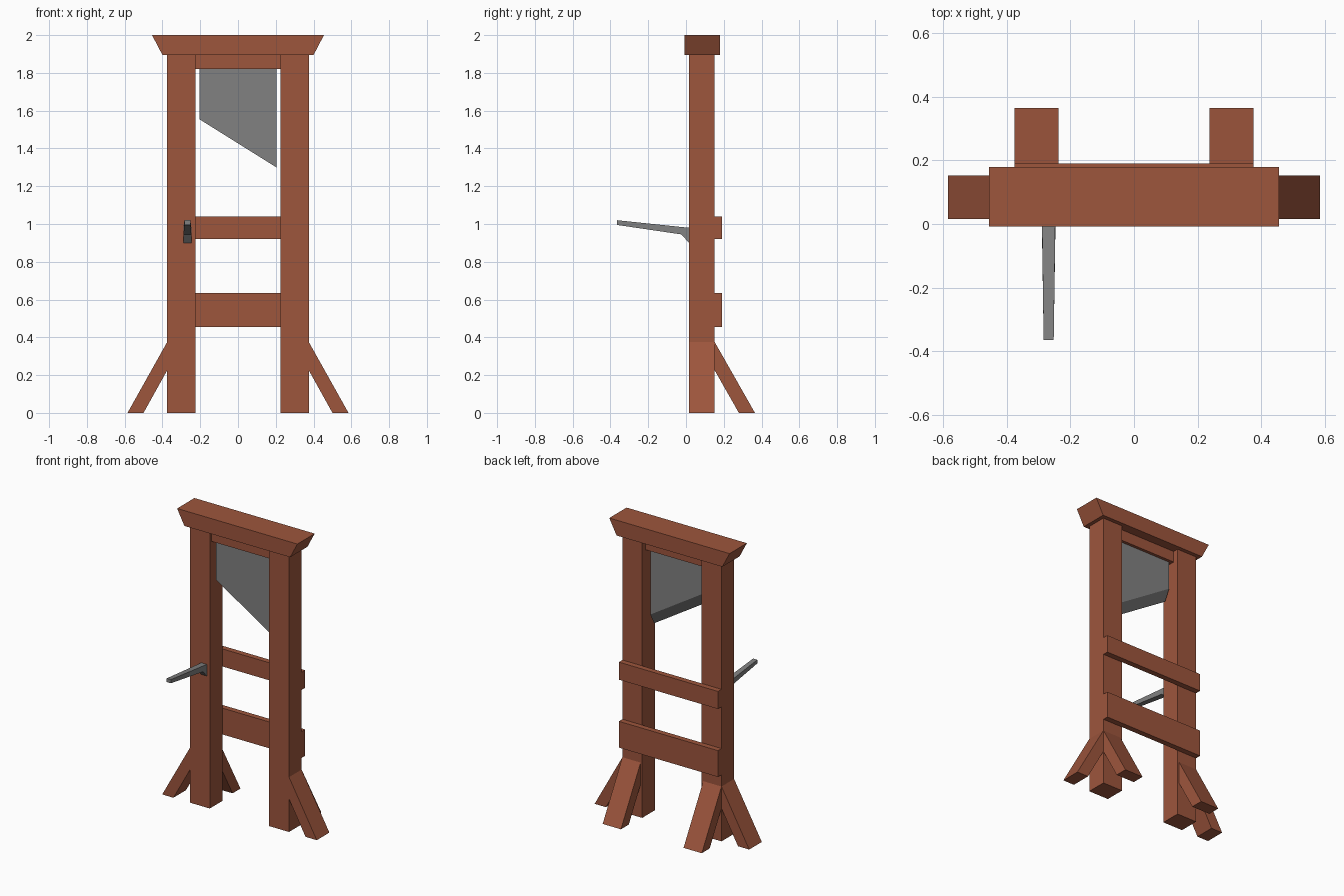
import bpy
import bmesh
from mathutils import Vector

cube = bpy.data.objects.get("Cube")
if cube:
    bpy.data.objects.remove(cube, do_unlink=True)


def make_material(name, color):
    mat = bpy.data.materials.new(name)
    mat.use_nodes = True
    mat.diffuse_color = color
    mat.node_tree.nodes["Principled BSDF"].inputs["Base Color"].default_value = color
    return mat


wood = make_material("reddish brown wood", (0.34, 0.092, 0.046, 1))
steel = make_material("grey steel", (0.22, 0.22, 0.22, 1))


def finish(name, bm, mat):
    bmesh.ops.recalc_face_normals(bm, faces=bm.faces)
    mesh = bpy.data.meshes.new(name)
    bm.to_mesh(mesh)
    bm.free()
    mesh.materials.append(mat)
    obj = bpy.data.objects.new(name, mesh)
    bpy.context.collection.objects.link(obj)
    return obj


def prism(name, profile, lo, hi, axis, mat):
    """Extrude an outline along x (outline is y, z) or along y (outline is x, z)."""
    bm = bmesh.new()
    place = (lambda a, b: (lo, a, b)) if axis == "x" else (lambda a, b: (a, lo, b))
    face = bm.faces.new([bm.verts.new(place(a, b)) for a, b in profile])
    new = bmesh.ops.extrude_face_region(bm, geom=[face])["geom"]
    step = Vector((hi - lo, 0, 0) if axis == "x" else (0, hi - lo, 0))
    bmesh.ops.translate(bm, vec=step, verts=[g for g in new if isinstance(g, bmesh.types.BMVert)])
    return finish(name, bm, mat)


def box(name, x, y, z, mat):
    outline = [(x[0], z[0]), (x[1], z[0]), (x[1], z[1]), (x[0], z[1])]
    return prism(name, outline, y[0], y[1], "y", mat)


POST_IN, POST_OUT = 0.225, 0.375
FRONT, BACK = 0.016, 0.152


def brace_outline(start, foot, side=1):
    return [(side * a, z) for a, z in
            ((start, 0.225), (foot - 0.085, 0), (foot, 0), (start, 0.375))]


# Posts with a sideways and a rear brace each
for side, label in ((1, "left"), (-1, "right")):
    xs = sorted((side * POST_IN, side * POST_OUT))
    box(label + "_post", xs, (FRONT, BACK), (0, 1.9), wood)
    prism(label + "_side_brace", brace_outline(POST_OUT, 0.585, side),
          FRONT, BACK, "y", wood)
    prism(label + "_rear_brace", brace_outline(BACK, 0.365),
          side * 0.237, side * POST_OUT, "x", wood)

# Flared crown and the beam that carries the blade
prism("crown", [(-0.4, 1.895), (0.4, 1.895), (0.455, 2), (-0.455, 2)],
      -0.008, 0.179, "y", wood)
box("blade_beam", (-POST_IN, POST_IN), (0.035, 0.115), (1.82, 1.9), wood)

# Rear slats
for label, z in (("lower", (0.455, 0.635)), ("upper", (0.92, 1.04))):
    box(label + "_slat", (-POST_OUT, POST_OUT), (BACK, 0.19), z, wood)

# Slanted blade, its cutting edge ground on the rear side
blade = prism("blade", [(-0.205, 1.555), (0.203, 1.3), (0.203, 1.83), (-0.205, 1.83)],
              0.055, 0.095, "y", steel)
for v in blade.data.vertices:
    if v.co.y > 0.08 and v.co.z < 1.7:
        v.co.z += 0.075

# Release lever, narrowing towards its tip
lever = prism("release_lever",
              [(FRONT, 0.9), (FRONT, 0.98), (-0.365, 1.02), (-0.365, 0.995), (-0.025, 0.945)],
              -0.289, -0.247, "x", steel)
for v in lever.data.vertices:
    if v.co.y < -0.3:
        v.co.x = -0.268 + (v.co.x + 0.268) * 0.75
